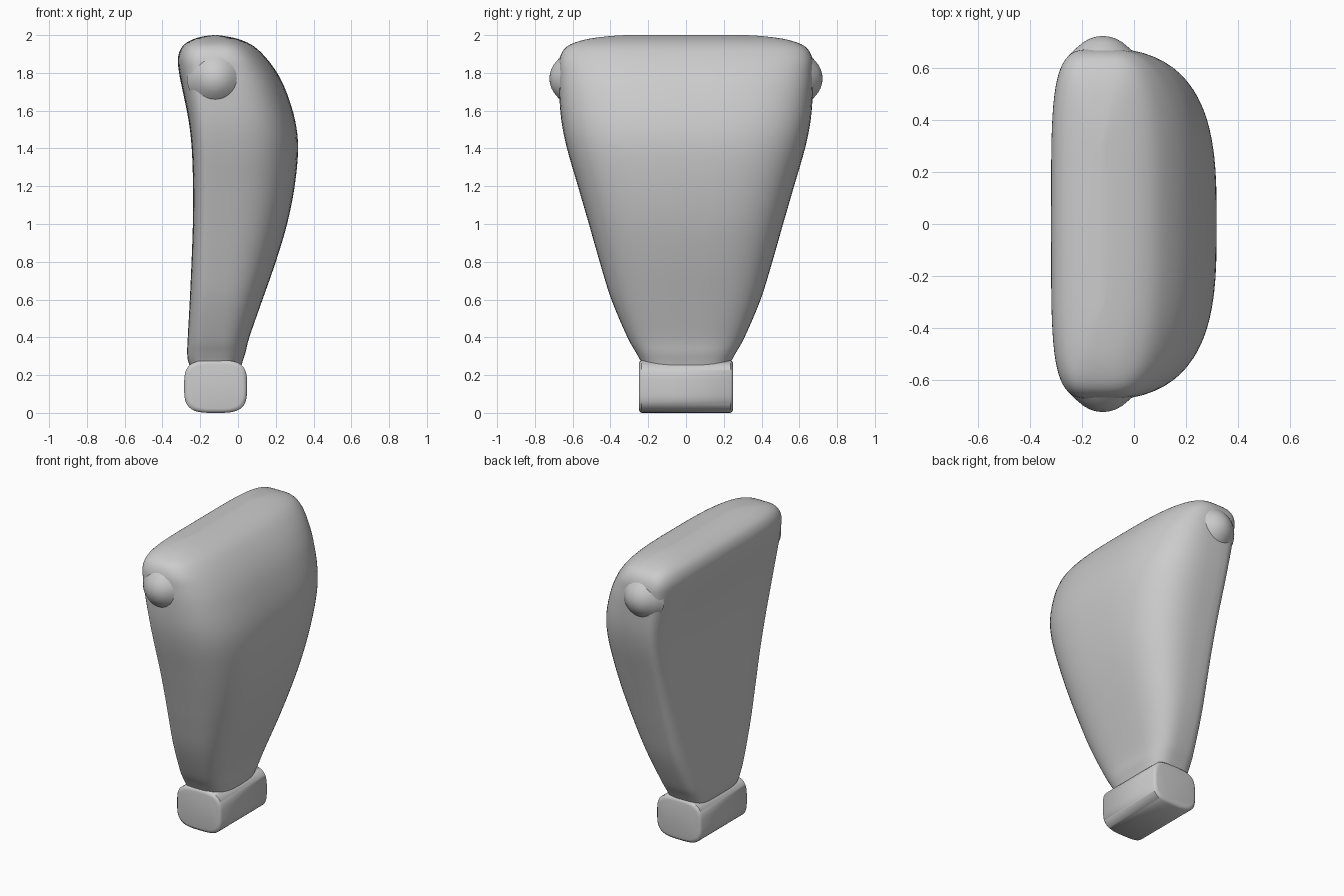
import bpy
import bmesh
import math

if "Cube" in bpy.data.objects:
    bpy.data.objects.remove(bpy.data.objects["Cube"])


def make_object(name, rings):
    """Skin a list of equal-length rings and cap both ends."""
    bm = bmesh.new()
    loops = [[bm.verts.new(p) for p in ring] for ring in rings]
    n = len(loops[0])
    for a, b in zip(loops, loops[1:]):
        for i in range(n):
            j = (i + 1) % n
            bm.faces.new((a[i], a[j], b[j], b[i]))
    bm.faces.new(loops[0][::-1])
    bm.faces.new(loops[-1])
    bmesh.ops.recalc_face_normals(bm, faces=bm.faces)
    mesh = bpy.data.meshes.new(name)
    bm.to_mesh(mesh)
    bm.free()
    obj = bpy.data.objects.new(name, mesh)
    bpy.context.collection.objects.link(obj)
    bpy.ops.object.select_all(action='DESELECT')
    obj.select_set(True)
    bpy.context.view_layer.objects.active = obj
    bpy.ops.object.shade_smooth_by_angle(angle=math.radians(45))
    return obj


def spow(v, e):
    return math.copysign(abs(v) ** e, v)


def squircle(left, right, half, n_left, n_right, mid, count=72):
    """Rounded outline with a different corner softness on each side."""
    pts = []
    for i in range(count):
        t = 2 * math.pi * i / count
        c, s = math.cos(t), math.sin(t)
        n, r = (n_right, right - mid) if c >= 0 else (n_left, mid - left)
        pts.append((mid + r * spow(c, 2 / n), half * spow(s, 2 / n)))
    return pts


def smooth_rows(rows, steps):
    """Catmull-Rom interpolation between the rows."""
    out = []
    for i in range(len(rows) - 1):
        p = [rows[max(0, min(len(rows) - 1, i + k))] for k in (-1, 0, 1, 2)]
        for s in range(steps):
            t = s / steps
            out.append([0.5 * (2 * b + (c - a) * t + (2 * a - 5 * b + 4 * c - d) * t * t
                               + (3 * b - a - 3 * c + d) * t ** 3)
                        for a, b, c, d in zip(*p)])
    return out + [list(rows[-1])]


MID = -0.12

# Body sections: height, left x, right x, half depth
sections = [
    (0.22, -0.24, 0.01, 0.22), (0.27, -0.263, 0.024, 0.238),
    (0.32, -0.269, 0.04, 0.265), (0.4, -0.266, 0.06, 0.31),
    (0.6, -0.255, 0.13, 0.395), (0.8, -0.246, 0.2, 0.457),
    (1.0, -0.239, 0.26, 0.514), (1.2, -0.238, 0.3, 0.572),
    (1.4, -0.245, 0.318, 0.63), (1.55, -0.262, 0.302, 0.66),
    (1.7, -0.292, 0.256, 0.672), (1.8, -0.312, 0.207, 0.673),
    (1.88, -0.318, 0.148, 0.668), (1.94, -0.295, 0.085, 0.63),
    (1.975, -0.245, 0.015, 0.54), (1.993, -0.185, -0.06, 0.42),
    (2.0, -0.13, -0.11, 0.32),
]
body_rings = []
for z, left, right, half in smooth_rows(sections, 4):
    outline = squircle(left, right, half, 4.5, 3.1, MID)
    body_rings.append([(x, y, z) for x, y in outline])
make_object("body", body_rings)

# Foot block: rounded profile running along y with slightly eased ends
foot_rings = []
for y, inset in ((-0.25, 0.022), (-0.247, 0.01), (-0.236, 0.0),
                 (0.236, 0.0), (0.247, 0.01), (0.25, 0.022)):
    outline = squircle(-0.285 + inset, 0.048 - inset, 0.14 - inset, 3.4, 3.4, -0.118)
    foot_rings.append([(x, y, 0.14 + z) for x, z in outline])
make_object("foot", foot_rings)

# Pivot knobs: bell-shaped domes on both ends of the head
knob_profile = [(0.62, 0.15), (0.65, 0.128), (0.668, 0.112), (0.685, 0.092),
                (0.7, 0.074), (0.712, 0.052), (0.72, 0.028), (0.723, 0.006)]
knob_rings = [[(MID + r * math.cos(2 * math.pi * i / 40), y,
                1.77 + r * math.sin(2 * math.pi * i / 40)) for i in range(40)]
              for y, r in knob_profile]
knob = make_object("side_knobs", knob_rings)
mirror = knob.modifiers.new("Mirror", 'MIRROR')
mirror.use_axis = (False, True, False)
